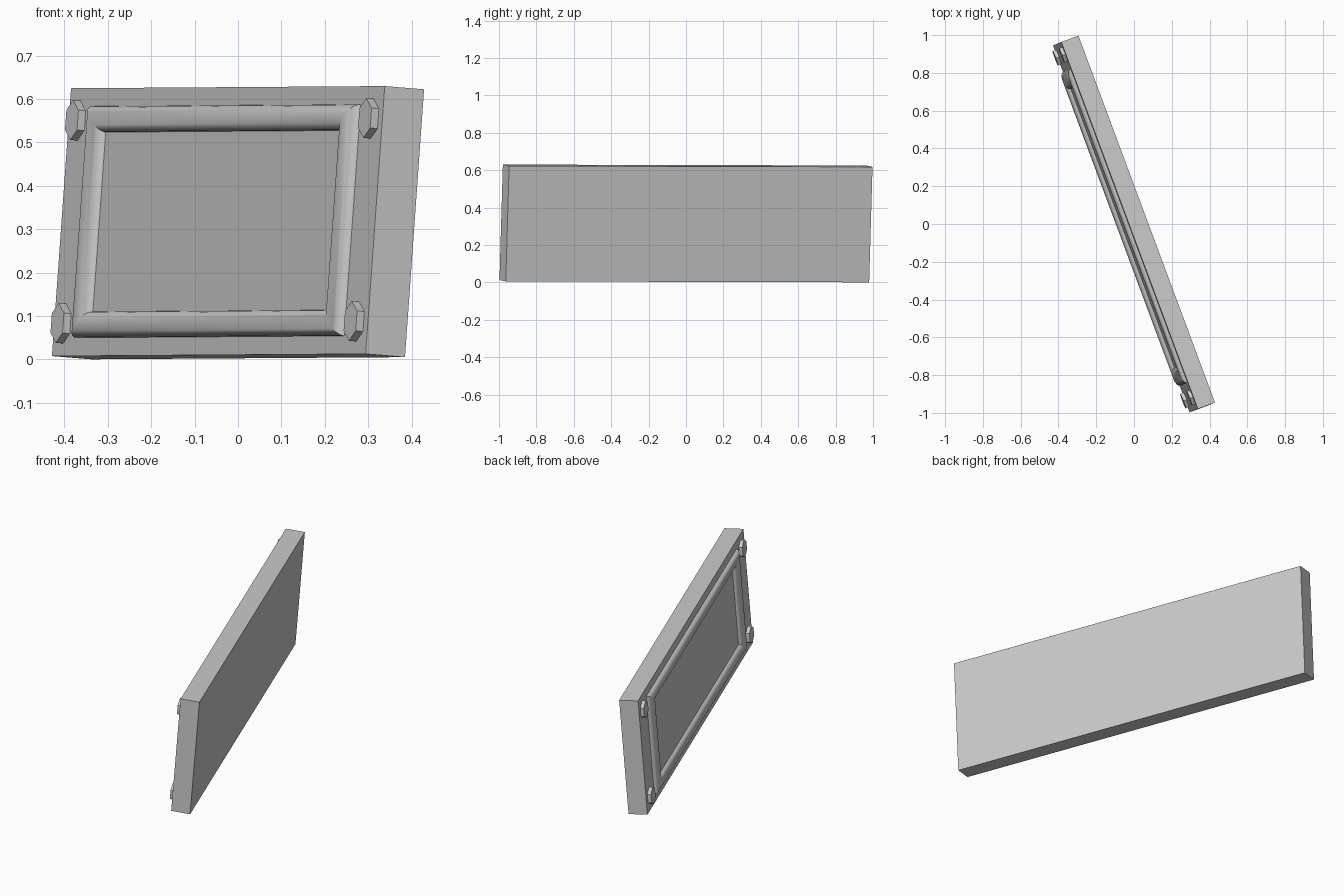
import bpy, bmesh, math
from mathutils import Matrix, Vector

if "Cube" in bpy.data.objects:
    bpy.data.objects.remove(bpy.data.objects["Cube"])

# Panel size (length, depth, height) and its leaning orientation
L, D, H = 2.073, 0.097, 0.619
ax = Vector((0.723, -1.943, 0.005)).normalized()
up = Vector((0.044, 0.018, 0.617))
up = (up - ax * up.dot(ax)).normalized()
ay = up.cross(ax)
M = Matrix((ax, ay, up)).transposed().to_4x4()
M.translation = (0, 0, 0.315)


def finish(name, bm, smooth=False):
    bmesh.ops.recalc_face_normals(bm, faces=bm.faces)
    mesh = bpy.data.meshes.new(name)
    bm.to_mesh(mesh)
    bm.free()
    obj = bpy.data.objects.new(name, mesh)
    bpy.context.collection.objects.link(obj)
    obj.matrix_world = M
    if smooth:
        bpy.ops.object.select_all(action='DESELECT')
        obj.select_set(True)
        bpy.context.view_layer.objects.active = obj
        bpy.ops.object.shade_smooth_by_angle(angle=math.radians(35))
    return obj


# Flat slab
bm = bmesh.new()
bmesh.ops.create_cube(bm, size=1, matrix=Matrix.Diagonal((L, D, H, 1)))
finish("panel", bm)

# Rounded moulding with mitred corners on the front face
N = 12
bm = bmesh.new()
rings = []
for sx, sz in ((-1, -1), (1, -1), (1, 1), (-1, 1)):
    ring = []
    for k in range(N + 1):
        a = math.pi * k / N
        f = 0.5 - 0.5 * math.cos(a)
        ring.append(bm.verts.new((sx * (L / 2 - 0.15 - 0.10 * f),
                                  -D / 2 - 0.024 * math.sin(a),
                                  sz * (H / 2 - 0.042 - 0.06 * f))))
    rings.append(ring)
for i in range(4):
    a, b = rings[i], rings[(i + 1) % 4]
    for k in range(N + 1):
        j = (k + 1) % (N + 1)
        bm.faces.new((a[k], b[k], b[j], a[j]))
finish("border_moulding", bm, smooth=True)

# Hexagonal bolt heads at the corners
for i, (sx, sz) in enumerate(((-1, -1), (1, -1), (1, 1), (-1, 1))):
    bm = bmesh.new()
    place = Matrix.Translation((sx * (L / 2 - 0.068), -D / 2 - 0.007, sz * (H / 2 - 0.075)))
    bmesh.ops.create_cone(bm, cap_ends=True, segments=6, radius1=0.046, radius2=0.046, depth=0.022,
                          matrix=place @ Matrix.Rotation(math.pi / 2, 4, 'X'))
    finish(f"bolt_{i + 1}", bm)
